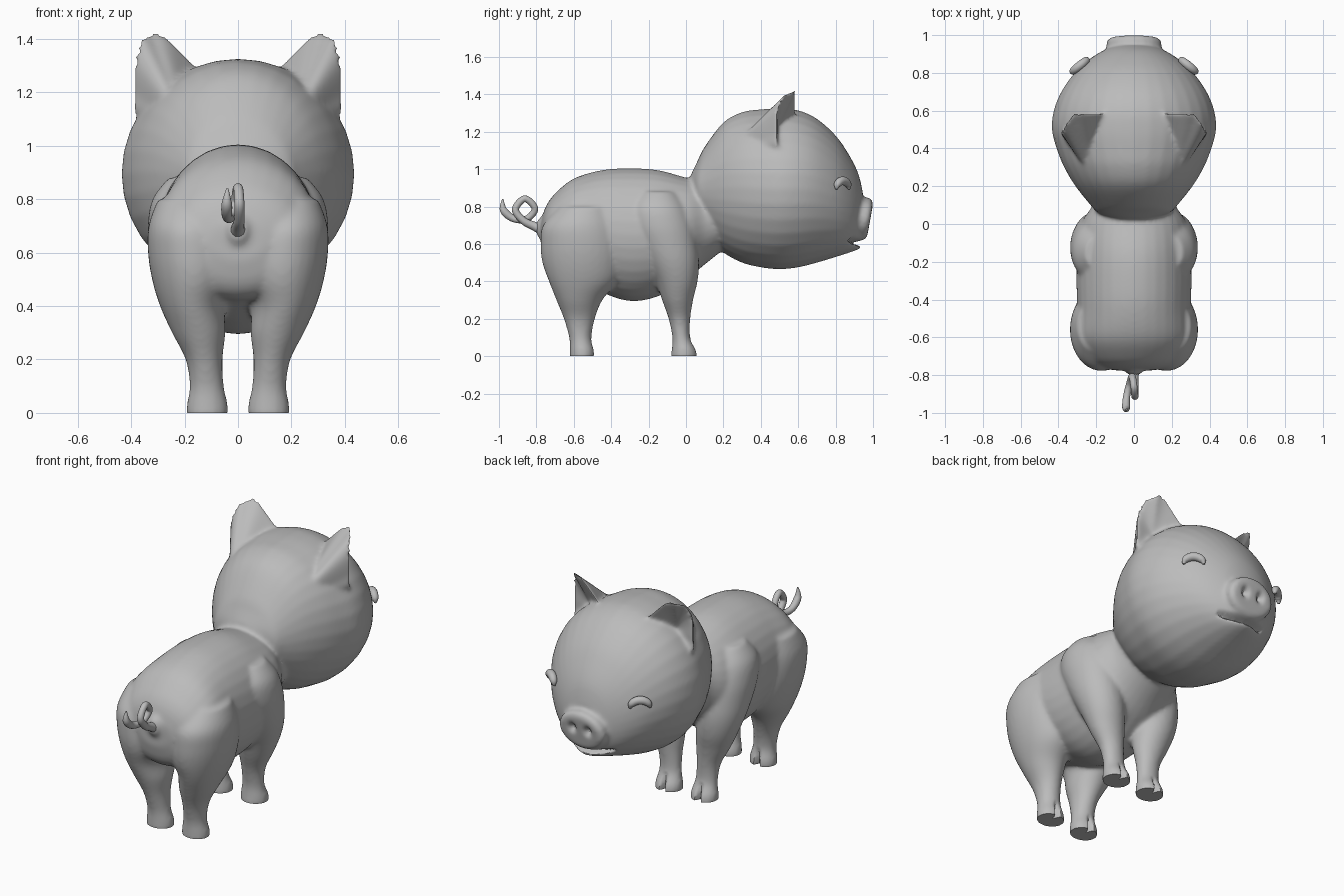
import bpy
import bmesh
from math import cos, sin, pi, exp
from mathutils import Vector

cube = bpy.data.objects.get("Cube")
if cube:
    bpy.data.objects.remove(cube)

skin = bpy.data.materials.new("plain_grey")
skin.use_nodes = True
GREY = (0.5, 0.5, 0.5, 1)
skin.diffuse_color = GREY
skin.node_tree.nodes["Principled BSDF"].inputs["Base Color"].default_value = GREY


def add_object(name, mesh):
    obj = bpy.data.objects.new(name, mesh)
    bpy.context.collection.objects.link(obj)
    mesh.materials.clear()
    mesh.materials.append(skin)
    return obj


def spline(rows, steps=5):
    """Catmull-Rom interpolation of any tuples."""
    rows = [Vector(r) for r in rows]
    ends = [rows[0]] + rows + [rows[-1]]
    out = []
    for a, b, c, d in zip(ends, ends[1:], ends[2:], ends[3:]):
        for i in range(steps):
            t = i / steps
            out.append(b + (c - a) * (t / 2) + (a * 2 - b * 5 + c * 4 - d) * (t * t / 2)
                       + (b * 3 - a - c * 3 + d) * (t ** 3 / 2))
    return out + [rows[-1]]


def skin_rings(bm, rings):
    """Closed tube through rings of points."""
    loops = [[bm.verts.new(p) for p in ring] for ring in rings]
    for low, high in zip(loops, loops[1:]):
        for i in range(len(low)):
            j = (i + 1) % len(low)
            bm.faces.new((low[i], low[j], high[j], high[i]))
    bm.faces.new(loops[0][::-1])
    bm.faces.new(loops[-1])


def circle(count=32):
    return [(cos(2 * pi * i / count), sin(2 * pi * i / count)) for i in range(count)]


def loft_along_y(bm, rows, shear=0):
    """Rows: y, top, bottom, half width."""
    skin_rings(bm, [[(w * c, y + shear * s * (top - low), (top + low) / 2 + s * (top - low) / 2)
                     for c, s in circle()] for y, top, low, w in spline(rows)])


def loft_leg(bm, rows, side):
    """Rows: z, centre x, half width, centre y, half depth."""
    skin_rings(bm, [[(side * (x + w * c), y + d * s, z) for c, s in circle()]
                    for z, x, w, y, d in spline(rows)])


TORSO = [(-.775, .72, .57, .1), (-.75, .8, .48, .2), (-.7, .87, .43, .26), (-.6, .95, .41, .3),
         (-.45, .995, .34, .3), (-.3, 1.005, .295, .305), (-.15, .995, .32, .3),
         (0, .955, .41, .28), (.1, .93, .49, .22), (.2, .9, .57, .2)]
HEAD = [(.03, .98, .86, .1), (.06, 1.04, .75, .19), (.1, 1.12, .66, .23), (.2, 1.25, .555, .31),
        (.3, 1.305, .5, .37), (.4, 1.32, .475, .41), (.5, 1.325, .465, .435),
        (.6, 1.315, .475, .425), (.7, 1.27, .5, .385), (.8, 1.18, .53, .315),
        (.87, 1.08, .555, .24), (.92, .98, .585, .16), (.945, .88, .62, .1)]
SNOUT = [(.86, .86, .64, .15), (.92, .85, .63, .145), (.965, .845, .62, .145), (.985, .82, .64, .125)]
HIND_LEG = [(-.02, .115, .077, -.555, .067), (.03, .115, .077, -.555, .066),
            (.1, .117, .064, -.565, .06), (.2, .127, .069, -.57, .083), (.3, .147, .1, -.57, .123),
            (.4, .17, .122, -.55, .183), (.5, .165, .157, -.55, .218), (.6, .17, .167, -.555, .223),
            (.7, .18, .155, -.56, .205), (.8, .19, .11, -.54, .14)]
FRONT_LEG = [(-.02, .115, .077, -.01, .072), (.03, .115, .077, -.01, .067),
             (.1, .117, .064, -.025, .048), (.2, .125, .069, -.035, .058),
             (.3, .147, .097, -.045, .083), (.4, .17, .117, -.05, .112), (.5, .185, .133, -.07, .14),
             (.6, .195, .138, -.1, .16), (.7, .2, .138, -.13, .17), (.8, .2, .12, -.15, .15),
             (.88, .19, .07, -.15, .09)]
EAR = [(.13, 1.27), (.2, 1.345), (.26, 1.405), (.31, 1.43), (.36, 1.41), (.387, 1.33),
       (.39, 1.2), (.38, 1.1), (.25, 1.0)]

# Fused body: torso, head, snout, legs and ears
bm = bmesh.new()
loft_along_y(bm, TORSO)
loft_along_y(bm, HEAD)
loft_along_y(bm, SNOUT, shear=.09)
tail_root = [(-.7, .8, .55, .12), (-.76, .76, .6, .07), (-.8, .72, .65, .025)]
loft_along_y(bm, tail_root)
apex, dish = Vector((.2, .2, 1.08)), Vector((.28, .52, 1.22))
for side in (-1, 1):
    loft_leg(bm, HIND_LEG, side)
    loft_leg(bm, FRONT_LEG, side)
    rim = [Vector((x, .59 - .1 * max(0, x - .33) / .06, z)) for x, z in spline(EAR)]
    rings = [[apex.lerp(p, .05) for p in rim], [apex.lerp(p, .5) for p in rim], rim]
    rings += [[dish.lerp(p, k) + Vector((0, -.03 * (1 - k), 0)) for p in rim] for k in (.75, .4, .1)]
    skin_rings(bm, [[(side * p.x, p.y, p.z) for p in ring] for ring in rings])
bmesh.ops.recalc_face_normals(bm, faces=bm.faces)
rough = bpy.data.meshes.new("rough_body")
bm.to_mesh(rough)
bm.free()
blank = add_object("body_blank", rough)
remesh = blank.modifiers.new("fuse", "REMESH")
remesh.mode = "VOXEL"
remesh.voxel_size = .011
soften = blank.modifiers.new("soften", "SMOOTH")
soften.factor = .5
soften.iterations = 10
graph = bpy.context.evaluated_depsgraph_get()
mesh = bpy.data.meshes.new_from_object(blank.evaluated_get(graph))
bpy.data.objects.remove(blank)

# Carve nostrils, mouth, cloven hooves and flat soles
for v in mesh.vertices:
    x, y, z = abs(v.co.x), v.co.y, v.co.z
    if y > .95:
        v.co.y -= .03 * exp(-((x - .05) / .018) ** 2 - ((z - .745) / .024) ** 2)
    if y > .8 and x < .2 and z < .7:
        line = .605 + .9 * x * x
        v.co.y -= .05 * exp(-((z - line) / .011) ** 2) * max(0, 1 - (x / .16) ** 4)
        v.co.y += .02 * exp(-((z - line + .03) / .02) ** 2 - (x / .09) ** 2)
    for toe in (.03, -.5):
        if z < .1 and toe - .05 < y < toe + .06:
            v.co.y -= .045 * exp(-((x - .115) / .011) ** 2) * (1 - z / .1)
    v.co.z = max(v.co.z, 0)
body = add_object("body", mesh)


def tube(name, points, radii):
    """Round tapered tube through a few points."""
    path = spline([p + (r,) for p, r in zip(points, radii)], 8)
    centres = [Vector(p[:3]) for p in path]
    rings = []
    side = Vector((1, .1, 0))
    for i, p in enumerate(path):
        along = (centres[min(i + 1, len(path) - 1)] - centres[max(i - 1, 0)]).normalized()
        side = (side - along * side.dot(along)).normalized()
        other = along.cross(side)
        rings.append([centres[i] + (side * c + other * s) * p[3] for c, s in circle(16)])
    bm = bmesh.new()
    skin_rings(bm, rings)
    bmesh.ops.recalc_face_normals(bm, faces=bm.faces)
    out = bpy.data.meshes.new(name)
    bm.to_mesh(out)
    bm.free()
    return add_object(name, out)


# Curly tail
tail = tube("tail", [(0, -.75, .67), (0, -.81, .695), (.005, -.87, .725), (.005, -.912, .785),
                     (0, -.862, .842), (-.01, -.808, .79), (-.025, -.85, .735), (-.04, -.92, .735),
                     (-.042, -.975, .78), (-.04, -.98, .84)],
            [.035, .024, .02, .019, .018, .018, .018, .019, .02, .004])

# Closed smiling eyes
eyes = []
for side, label in ((1, "left"), (-1, "right")):
    arch = []
    for k in range(7):
        a = pi * k / 6
        arch.append((side * (.288 + .042 * cos(a)), .838 - .034 * cos(a), .893 + .045 * sin(a)))
    eyes.append(tube(label + "_eye", arch, [.006, .018, .022, .023, .022, .018, .006]))

bpy.ops.object.select_all(action="DESELECT")
for obj in [body, tail] + eyes:
    obj.select_set(True)
bpy.context.view_layer.objects.active = body
bpy.ops.object.shade_smooth_by_angle(angle=pi / 4)
